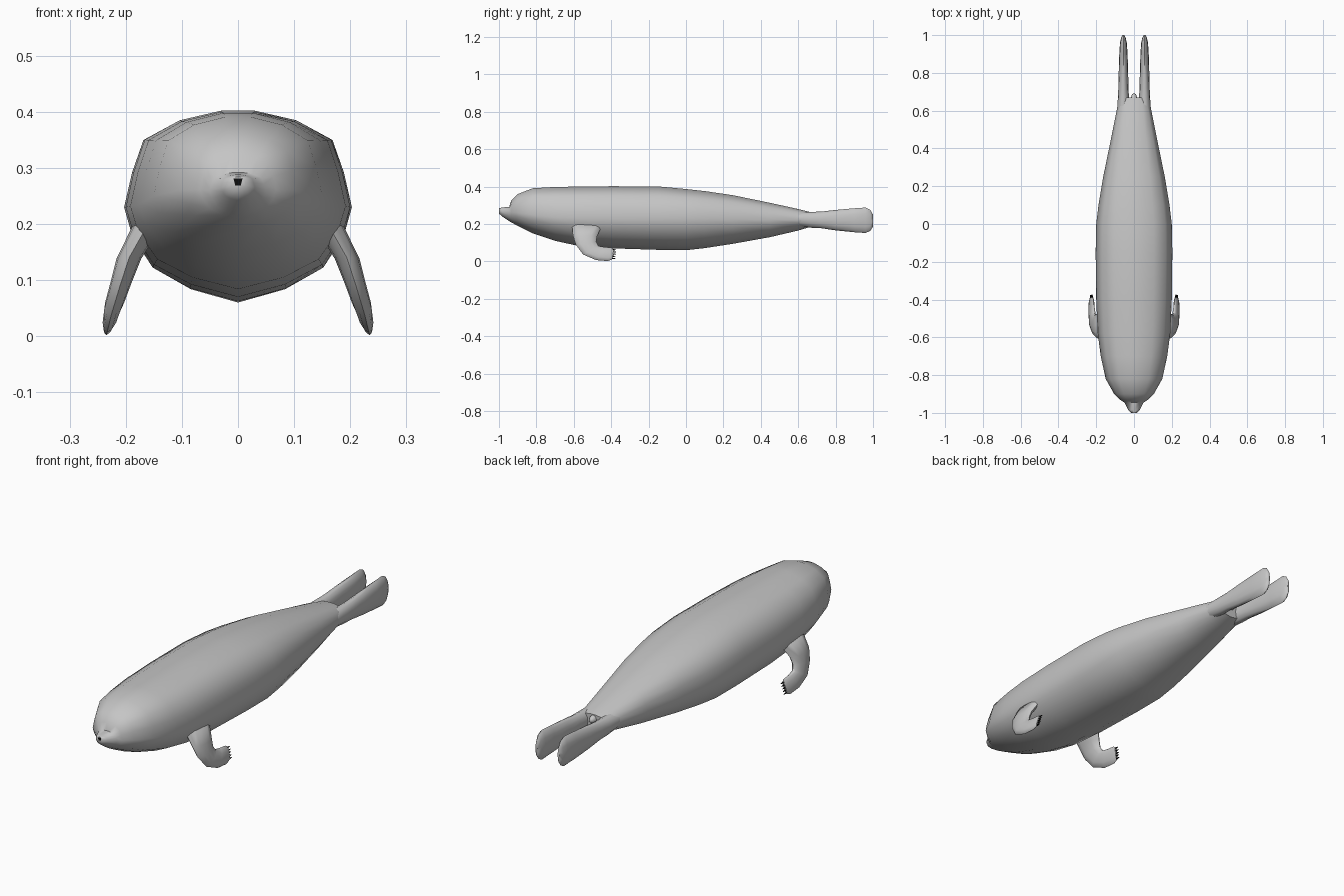
import bpy, bmesh, math
from mathutils import Vector

if "Cube" in bpy.data.objects:
    bpy.data.objects.remove(bpy.data.objects["Cube"])


def material(name, rgb):
    m = bpy.data.materials.new(name)
    m.diffuse_color = (*rgb, 1)
    m.use_nodes = True
    m.node_tree.nodes["Principled BSDF"].inputs["Base Color"].default_value = m.diffuse_color
    return m


GREY = material("seal grey", (0.56, 0.56, 0.56))
BLACK = material("claw black", (0.004, 0.004, 0.004))


def finish(name, bm, mat, angle=65):
    bmesh.ops.recalc_face_normals(bm, faces=bm.faces)
    me = bpy.data.meshes.new(name)
    bm.to_mesh(me)
    bm.free()
    me.materials.append(mat)
    me.shade_smooth()
    me.set_sharp_from_angle(angle=math.radians(angle))
    ob = bpy.data.objects.new(name, me)
    bpy.context.collection.objects.link(ob)
    return ob


def loft(name, rings, mat):
    """Skin a list of equal-length rings and close both ends."""
    bm = bmesh.new()
    rows = [[bm.verts.new(p) for p in r] for r in rings]
    n = len(rows[0])
    for a, b in zip(rows, rows[1:]):
        for i in range(n):
            j = (i + 1) % n
            bm.faces.new((a[i], a[j], b[j], b[i]))
    bm.faces.new(rows[0])
    bm.faces.new(rows[-1])
    return finish(name, bm, mat)


def interp(table, z):
    for (z0, x0), (z1, x1) in zip(table, table[1:]):
        if z <= z1:
            return x0 + (x1 - x0) * (z - z0) / (z1 - z0)
    return table[-1][1]


# Body: one cross-section scaled along the length
half = [(0, 1), (.15, 1), (.52, .9), (.83, .7), (.93, .36), (1, 0),
        (.93, -.3), (.75, -.64), (.42, -.86), (0, -1)]
section = half + [(-u, v) for u, v in half[-2:0:-1]]
# y, half width, top, widest height, bottom
stations = [
    (-1.0, .014, .284, .27, .256), (-.985, .03, .288, .265, .242),
    (-.945, .05, .292, .26, .215), (-.935, .068, .325, .262, .209),
    (-.90, .105, .36, .26, .19), (-.82, .15, .391, .25, .15),
    (-.70, .176, .398, .235, .11), (-.58, .192, .40, .232, .084),
    (-.40, .20, .402, .23, .07), (-.15, .203, .401, .23, .062),
    (0, .20, .387, .23, .06), (.10, .188, .376, .228, .071),
    (.25, .163, .354, .225, .094), (.45, .122, .313, .222, .13),
    (.60, .092, .28, .222, .165), (.67, .078, .262, .222, .186)]
loft("body", [[(u * w, y, mid + v * ((top - mid) if v > 0 else (mid - bot)))
               for u, v in section] for y, w, top, mid, bot in stations], GREY)

# Nose plate
bm = bmesh.new()
r = bmesh.ops.create_cube(bm, size=1)
for v in r["verts"]:
    wide = .008 if v.co.z > 0 else .005
    v.co = (math.copysign(wide, v.co.x), -.997 + v.co.y * .008, .275 + v.co.z * .012)
finish("nose", bm, BLACK, 30)

# Tail stub
bm = bmesh.new()
bmesh.ops.create_uvsphere(bm, u_segments=12, v_segments=8, radius=1)
for v in bm.verts:
    v.co = (v.co.x * .018, .655 + v.co.y * .038, .24 + v.co.z * .02)
finish("tail", bm, GREY)

# Rear flipper stations: y, half thickness, low, high
rear = [(.60, .034, .19, .262), (.67, .029, .18, .265), (.72, .027, .178, .266),
        (.80, .025, .166, .275), (.90, .022, .156, .284), (.96, .018, .152, .288),
        (.985, .012, .163, .276), (1.0, .005, .185, .25)]
# Front flipper: leading edge (y, z), trailing edge (y, z), half thickness
front = [((-.61, .20), (-.45, .19), .026), ((-.605, .14), (-.475, .135), .022),
         ((-.59, .09), (-.48, .105), .019), ((-.55, .037), (-.468, .083), .017),
         ((-.48, .007), (-.435, .077), .014), ((-.42, .002), (-.40, .074), .011),
         ((-.395, .01), (-.387, .066), .006)]
lean = [(0, .235), (.05, .223), (.10, .207), (.14, .194), (.20, .16)]
N = 12
circle = [(math.cos(2 * math.pi * i / N), math.sin(2 * math.pi * i / N)) for i in range(N)]

for side, s in (("left", 1), ("right", -1)):
    loft(side + "_rear_flipper",
         [[(s * (.056 + c * t), y, (lo + hi) / 2 + d * (hi - lo) / 2) for c, d in circle]
          for y, t, lo, hi in rear], GREY)

    rings = []
    for p, q, t in front:
        ring = []
        for c, d in circle:
            k = (1 + c) / 2
            y = p[0] + (q[0] - p[0]) * k
            z = p[1] + (q[1] - p[1]) * k
            ring.append((s * (interp(lean, z) + d * t), y, z))
        rings.append(ring)
    loft(side + "_front_flipper", rings, GREY)

    # Five claws along the flipper tip
    bm = bmesh.new()
    for i in range(5):
        z = .016 + i * .0115
        r = bmesh.ops.create_cone(bm, cap_ends=True, segments=6,
                                  radius1=.0045, radius2=.0015, depth=.02)
        for v in r["verts"]:
            x, y, h = v.co
            v.co = (s * (interp(lean, z) + x), -.387 + h + i * .001, z + y)
    finish(side + "_claws", bm, BLACK, 40)
